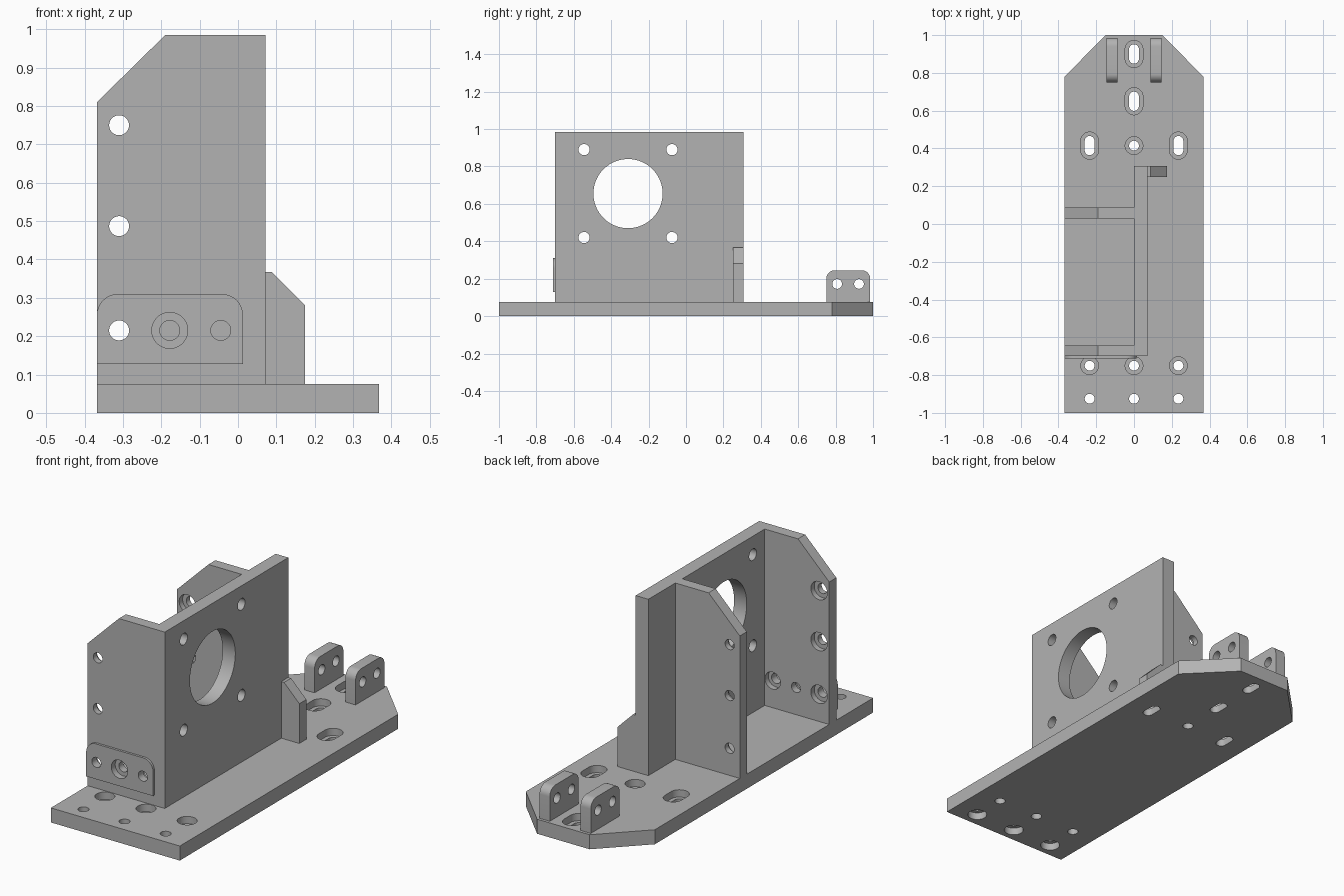
import bpy, bmesh
from math import pi, sin, cos, radians
from mathutils import Vector

old = bpy.data.objects.get("Cube")
if old:
    bpy.data.objects.remove(old, do_unlink=True)

grey = bpy.data.materials.new("machined grey")
grey.use_nodes = True
GREY = (0.45, 0.45, 0.45, 1)
grey.diffuse_color = GREY
grey.node_tree.nodes["Principled BSDF"].inputs["Base Color"].default_value = GREY

# Maps a 2D profile point and a depth to 3D for each extrusion axis
PLACE = {
    "x": lambda u, v, d: (d, u, v),
    "y": lambda u, v, d: (u, d, v),
    "z": lambda u, v, d: (u, v, d),
}


def prism(name, profile, axis, lo, hi):
    """Extrude a 2D profile along an axis between two depths."""
    bm = bmesh.new()
    face = bm.faces.new([bm.verts.new(PLACE[axis](u, v, lo)) for u, v in profile])
    out = bmesh.ops.extrude_face_region(bm, geom=[face])
    move = Vector(PLACE[axis](0, 0, hi - lo))
    bmesh.ops.translate(bm, vec=move, verts=[g for g in out["geom"] if isinstance(g, bmesh.types.BMVert)])
    bmesh.ops.recalc_face_normals(bm, faces=bm.faces)
    mesh = bpy.data.meshes.new(name)
    bm.to_mesh(mesh)
    bm.free()
    mesh.materials.append(grey)
    obj = bpy.data.objects.new(name, mesh)
    bpy.context.collection.objects.link(obj)
    return obj


def slot(u, v, r, half=0, n=32):
    """Circle outline, stretched along v into a slot when half > 0."""
    angles = [2 * pi * (i + 0.5) / n for i in range(n)]
    return [(u + r * cos(a), v + r * sin(a) + (half if a < pi else -half)) for a in angles]


def tab(u0, u1, v0, v1, r, n=8):
    """Rectangle with its two upper corners rounded."""
    arc = [pi / 2 * i / n for i in range(n + 1)]
    right = [(u1 - r + r * cos(a), v1 - r + r * sin(a)) for a in arc]
    left = [(u0 + r - r * sin(a), v1 - r + r * cos(a)) for a in arc]
    return [(u0, v0), (u1, v0)] + right + left


def cut(obj, profile, axis, lo, hi):
    """Subtract an extruded profile from an object."""
    cutter = prism("cutter", profile, axis, lo, hi)
    cutter.hide_render = True
    mod = obj.modifiers.new("hole", "BOOLEAN")
    mod.operation, mod.solver, mod.object = "DIFFERENCE", "EXACT", cutter
    bpy.context.view_layer.objects.active = obj
    bpy.ops.object.modifier_apply(modifier=mod.name)
    bpy.data.objects.remove(cutter, do_unlink=True)


R, BORE = 0.026, 0.047      # hole and counterbore radii
W, T = 0.368, 0.075         # base half width and thickness
TOP = 0.985                 # top of the upright walls

# Base plate with clipped rear corners
base = prism("base_plate", [(-W, -1), (W, -1), (W, 0.78), (0.15, 1), (-0.15, 1), (-W, 0.78)], "z", 0, T)
top_holes = [(0, 0.9, 0.025), (0, 0.65, 0.025), (-0.235, 0.415, 0.025), (0.235, 0.415, 0.025), (0, 0.415, 0)]
top_holes += [(x, -0.75, 0) for x in (-0.235, 0, 0.235)]
for x, y, half in top_holes:
    cut(base, slot(x, y, R, half), "z", -0.1, 0.2)
    cut(base, slot(x, y, BORE, half), "z", T / 2, 0.2)
for x in (-0.235, 0, 0.235):
    cut(base, slot(x, -0.925, R), "z", -0.1, 0.2)
    cut(base, slot(x, -0.925, BORE), "z", -0.1, T / 2)

# Motor wall with a large bore and four bolt holes
wall = prism("motor_wall", [(-0.7, T), (0.307, T), (0.307, TOP), (-0.7, TOP)], "x", 0, 0.072)
cut(wall, slot(-0.31, 0.655, 0.185, n=64), "x", -0.1, 0.2)
for y in (-0.545, -0.075):
    for z in (0.42, 0.89):
        cut(wall, slot(y, z, 0.03), "x", -0.1, 0.2)

# Side walls, counterbored on their facing sides
side = [(-W, T), (0, T), (0, TOP), (-0.19, TOP), (-W, 0.81)]
front = prism("front_wall", side, "y", -0.7, -0.642)
rear = prism("rear_wall", side, "y", 0.03, 0.087)
for z in (0.215, 0.487, 0.75):
    cut(front, slot(-0.31, z, R), "y", -0.8, -0.6)
    cut(front, slot(-0.31, z, BORE), "y", -0.67, -0.6)
    cut(rear, slot(-0.31, z, R), "y", 0, 0.2)
    cut(rear, slot(-0.31, z, BORE), "y", 0, 0.058)
cut(front, slot(-0.178, 0.215, R), "y", -0.8, -0.6)
cut(front, slot(-0.045, 0.215, R), "y", -0.8, -0.6)
cut(front, slot(-0.045, 0.215, 0.044), "y", -0.67, -0.6)

# Raised mounting pad on the front wall
pad = prism("mounting_pad", tab(-W, 0.013, 0.128, 0.31, 0.055), "y", -0.712, -0.7)
for x, r in ((-0.31, R), (-0.178, BORE), (-0.045, R)):
    cut(pad, slot(x, 0.215, r), "y", -0.8, -0.6)
cut(front, slot(-0.178, 0.215, BORE), "y", -0.8, -0.68)

# Gusset beside the motor wall
gusset = prism("gusset", [(0.072, T), (0.175, T), (0.175, 0.28), (0.088, 0.367), (0.072, 0.367)], "y", 0.25, 0.307)

# Pair of hinge lugs at the rear
parts = [base, wall, front, rear, pad, gusset]
for name, x in (("left_lug", 0.088), ("right_lug", -0.146)):
    lug = prism(name, tab(0.75, 0.985, T, 0.245, 0.045), "x", x, x + 0.058)
    for y in (0.808, 0.925):
        cut(lug, slot(y, 0.172, R), "x", -0.5, 0.5)
    parts.append(lug)

# Smooth bores, sharp edges
bpy.ops.object.select_all(action="DESELECT")
for obj in parts:
    obj.select_set(True)
bpy.context.view_layer.objects.active = base
bpy.ops.object.shade_smooth_by_angle(angle=radians(30))
